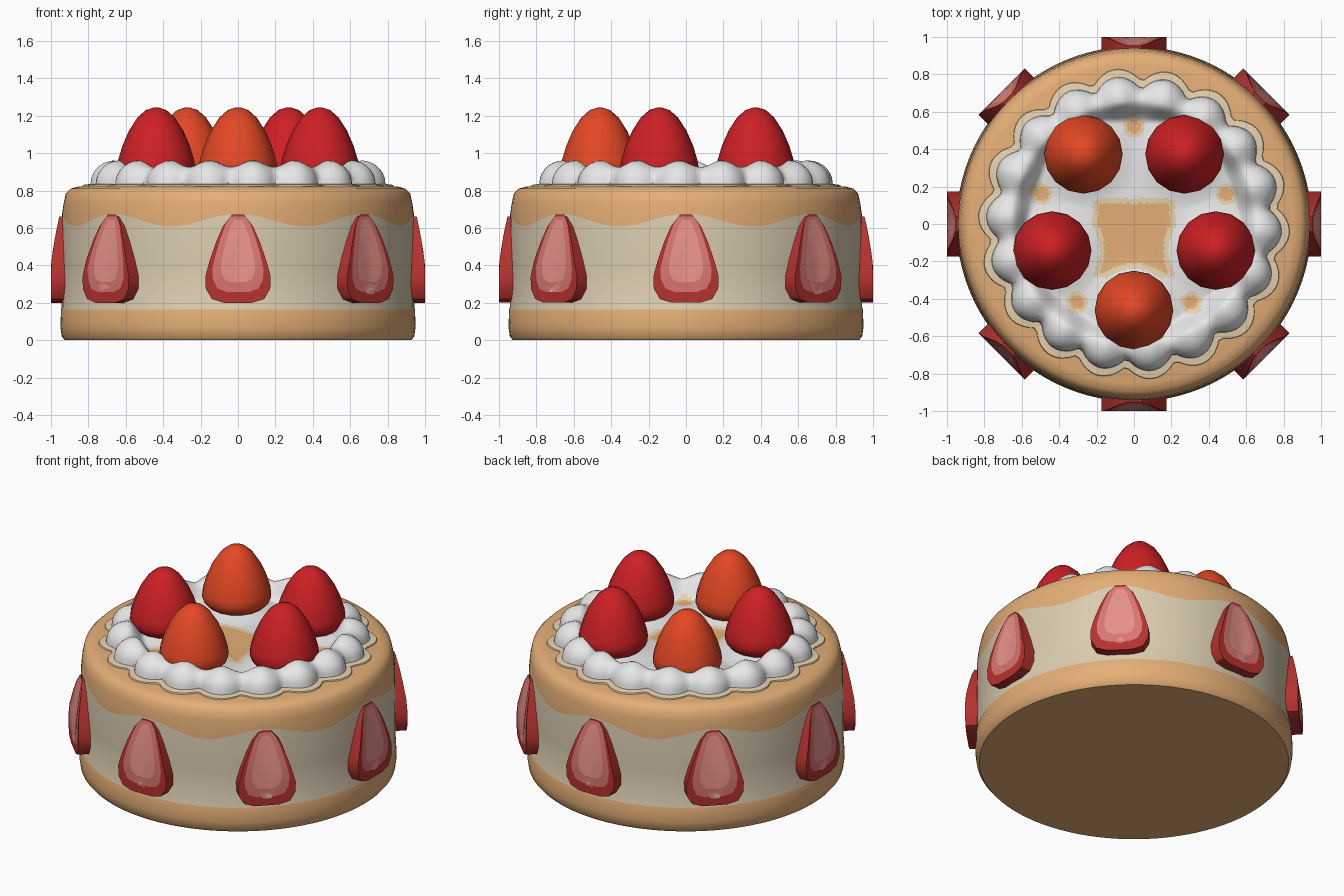
import bpy, math
from math import sin, cos, pi, hypot, sqrt, radians

if "Cube" in bpy.data.objects:
    bpy.data.objects.remove(bpy.data.objects["Cube"])

TAU = 2 * pi


def material(name, r, g, b):
    lin = [((c / 255 + 0.055) / 1.055) ** 2.4 for c in (r, g, b)]
    m = bpy.data.materials.new(name)
    m.diffuse_color = (*lin, 1)
    m.use_nodes = True
    m.node_tree.nodes["Principled BSDF"].inputs["Base Color"].default_value = m.diffuse_color
    return m


SPONGE = material("sponge", 228, 174, 118)
SIDE = material("side_cream", 218, 204, 176)
EDGE = material("pale_cream_edge", 230, 210, 175)
WHITE = material("whipped_cream", 232, 232, 232)
RED = material("strawberry_red", 205, 32, 36)
ORANGE = material("strawberry_orange", 228, 72, 36)
RIND = material("slice_rind", 182, 50, 46)
PINK = material("slice_pink", 216, 118, 112)
LIGHT = material("slice_light_pink", 232, 146, 138)
PALE = material("slice_pale_core", 218, 204, 182)


def make(name, verts, faces, mats, ids=None, angle=40):
    me = bpy.data.meshes.new(name)
    me.from_pydata(verts, [], faces)
    for m in mats:
        me.materials.append(m)
    if ids:
        me.polygons.foreach_set("material_index", ids)
    me.update()
    ob = bpy.data.objects.new(name, me)
    bpy.context.collection.objects.link(ob)
    bpy.ops.object.select_all(action='DESELECT')
    ob.select_set(True)
    bpy.context.view_layer.objects.active = ob
    bpy.ops.object.shade_smooth_by_angle(angle=radians(angle))
    return ob


def skin(name, rows, n, mats, rule, centre=(0, 0), angle=40):
    """Rings from outside-bottom to top; each row maps an angle to (radius, z)."""
    verts, faces, ids = [], [], []
    for row in rows:
        for i in range(n):
            a = TAU * i / n
            r, z = row(a)
            verts.append((centre[0] + r * cos(a), centre[1] + r * sin(a), z))
    for j in range(len(rows) - 1):
        for i in range(n):
            k = (i + 1) % n
            f = (j * n + i, j * n + k, (j + 1) * n + k, (j + 1) * n + i)
            faces.append(f)
            c = [sum(verts[v][d] for v in f) / 4 for d in range(3)]
            ids.append(rule(j, *c))
    faces.append(tuple(reversed(range(n))))
    ids.append(0)
    top = (len(rows) - 1) * n
    faces.append(tuple(range(top, top + n)))
    ids.append(rule(len(rows) - 2, centre[0], centre[1], 0))
    return make(name, verts, faces, mats, ids, angle)


def fixed(r, z):
    return lambda a: (r, z)


# Cake body: sponge bands with a cream band whose upper edge is wavy
def wave(a):
    return 0.94, 0.642 + 0.034 * cos(8 * a)


body_rows = [fixed(0.925, 0), fixed(0.942, 0.02), fixed(0.949, 0.07), fixed(0.946, 0.165),
             fixed(0.942, 0.175), fixed(0.942, 0.4), wave, fixed(0.932, 0.73),
             fixed(0.92, 0.785), fixed(0.895, 0.81), fixed(0.85, 0.822), fixed(0.3, 0.825)]
skin("cake_body", body_rows, 96, [SPONGE, SIDE], lambda j, x, y, z: 1 if 3 <= j <= 5 else 0)

# Whipped cream topping: scalloped ring, floor and mounds under the berries
berries = [(0.46 * cos(radians(a)), 0.46 * sin(radians(a))) for a in (270, 342, 54, 126, 198)]
gaps = [(0.52 * cos(radians(a)), 0.52 * sin(radians(a))) for a in (18, 90, 162, 234, 306)]


def rim(a):
    return 0.715 + 0.075 * abs(cos(9 * a + 0.5)) ** 0.8


def cream(r0):
    def row(a):
        r = r0 if r0 < 0.66 else 0.66 + (r0 - 0.66) * (rim(a) - 0.66) / 0.12
        t = (r0 - 0.66) / 0.12
        crest = 0.108 + 0.018 * cos(18 * a + 1)
        ring = 0
        if t >= 0:
            ring = crest * sqrt(max(0, 1 - t * t))
        elif t > -1:
            ring = crest * (0.5 + 0.5 * cos(pi * t))
        d = min(hypot(r * cos(a) - x, r * sin(a) - y) for x, y in berries)
        mound = 0.055 * (0.5 + 0.5 * cos(pi * min(1, d / 0.3)))
        return r, 0.835 + max(ring, mound)
    return row


def cream_colour(j, x, y, z):
    if j < 2:
        return 1
    r = hypot(x, y)
    if r > 0.6:
        return 0
    d = [hypot(x - p, y - q) for p, q in berries]
    star = min(0.11 - y, y + 0.26, 0.19 - abs(x), d[0] - 0.25, min(d[1:]) - 0.28)
    gap = 0.035 - min(hypot(x - p, y - q) for p, q in gaps)
    m = max(star, gap)
    return 2 if m > 0 else 1 if m > -0.028 else 0


cream_rows = [lambda a: (rim(a) + 0.045, 0.815), lambda a: (rim(a) + 0.04, 0.83)]
radii = [0.78, 0.775, 0.765, 0.75, 0.73, 0.71, 0.685]
radii += [0.66 - 0.015 * i for i in range(43)] + [0.005]
cream_rows += [cream(r) for r in radii]
skin("whipped_cream_topping", cream_rows, 180, [WHITE, EDGE, SPONGE], cream_colour, angle=50)

# Whole strawberries
berry_profile = [(0.16, 0.85), (0.195, 0.88), (0.21, 0.92), (0.204, 0.96), (0.18, 1.04),
                 (0.145, 1.12), (0.10, 1.19), (0.055, 1.23), (0.015, 1.243)]
for i, (c, m) in enumerate(zip(berries, (ORANGE, RED, RED, ORANGE, RED))):
    skin(f"strawberry_{i + 1}", [fixed(*p) for p in berry_profile], 16, [m],
         lambda j, x, y, z: 0, c, 60)

# Strawberry slices around the side: concentric loops give rind, flesh and core
half = [(0.04, 0.66), (0.08, 0.61), (0.115, 0.53), (0.15, 0.43), (0.175, 0.34),
        (0.172, 0.275), (0.14, 0.22), (0.075, 0.2)]
outline = half + [(-x, z) for x, z in reversed(half)]
loops = [(1, 1, 0.38, 0.88), (1, 1, 0.38, 0.0), (0.78, 0.9, 0.42, 0.0),
         (0.52, 0.72, 0.44, 0.0), (0.18, 0.08, 0.26, 0.0)]


def face_radius(z):
    return 1.0 - 0.045 * max(0, (z - 0.38) / 0.28) ** 1.4


def slice_part(index):
    a = TAU * index / 8
    n = len(outline)
    verts, faces, ids = [], [], []
    for sx, sz, pivot, depth in loops:
        for x, z in outline:
            z = pivot + (z - 0.38) * sz
            x *= sx
            r = depth or face_radius(z)
            verts.append((r * cos(a) - x * sin(a), r * sin(a) + x * cos(a), z))
    for j in range(len(loops) - 1):
        for i in range(n):
            k = (i + 1) % n
            faces.append((j * n + k, j * n + i, (j + 1) * n + i, (j + 1) * n + k))
            ids.append((0, 0, 1, 2)[j])
    faces.append(tuple(reversed(range(len(verts) - n, len(verts)))))
    ids.append(3)
    make(f"strawberry_slice_{index + 1}", verts, faces, [RIND, PINK, LIGHT, PALE], ids, 30)


for s in range(8):
    slice_part(s)
